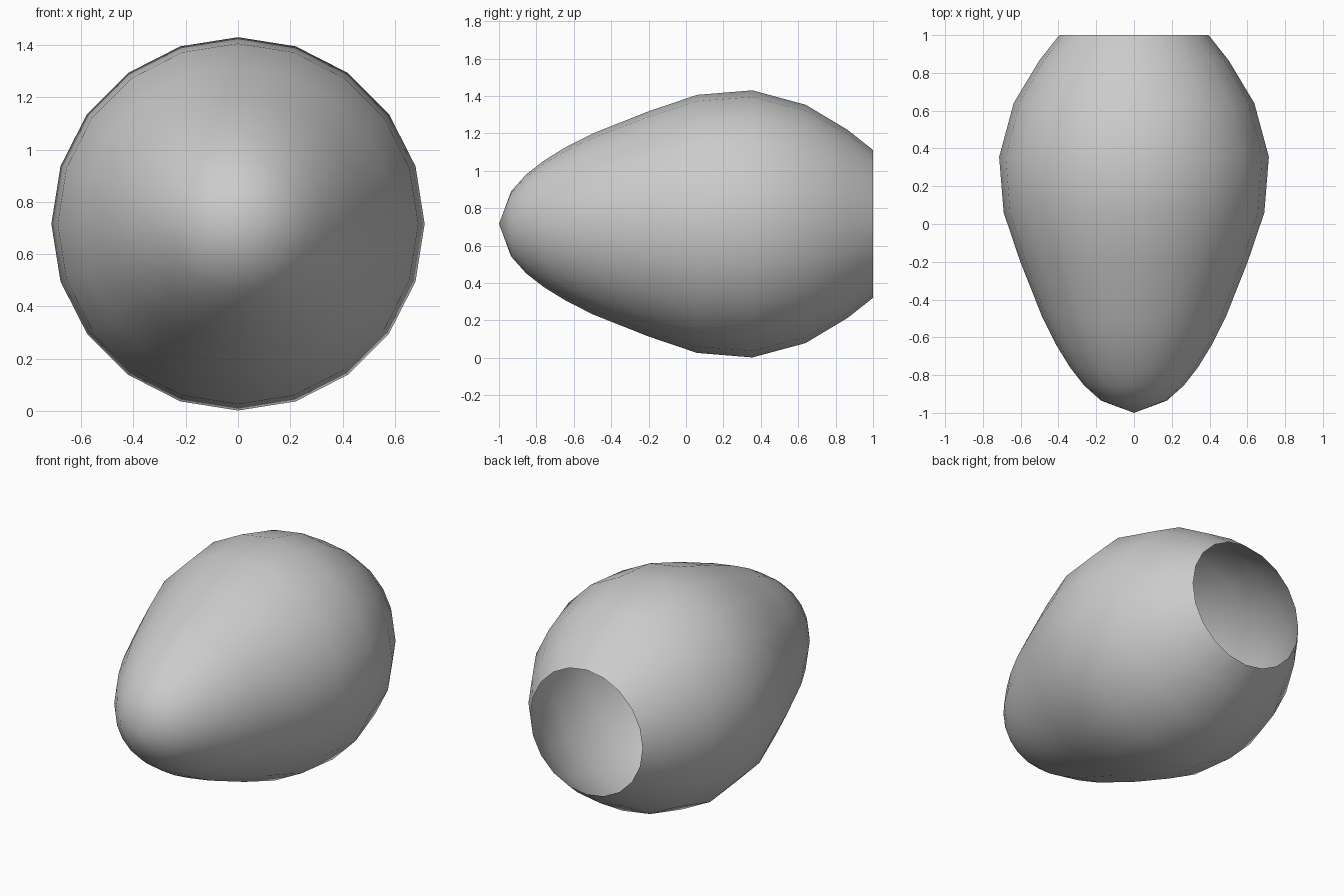
import bpy, bmesh, math

if "Cube" in bpy.data.objects:
    bpy.data.objects.remove(bpy.data.objects["Cube"])

SIDES = 20
CENTRE_Z = 0.716
# Profile: (y, radius) from nose tip to open rear rim
PROFILE = [(-0.935, 0.174), (-0.855, 0.264), (-0.76, 0.338), (-0.64, 0.412),
           (-0.495, 0.485), (-0.2, 0.602), (0.06, 0.69), (0.355, 0.714),
           (0.64, 0.637), (0.865, 0.502), (1.0, 0.395)]

bm = bmesh.new()
tip = bm.verts.new((0, -1, CENTRE_Z))
rings = []
for y, r in PROFILE:
    rings.append([bm.verts.new((r * math.sin(2 * math.pi * i / SIDES), y,
                                CENTRE_Z + r * math.cos(2 * math.pi * i / SIDES)))
                  for i in range(SIDES)])

# Nose fan and shell bands; the rear stays open
for i in range(SIDES):
    j = (i + 1) % SIDES
    bm.faces.new((tip, rings[0][i], rings[0][j]))
    for a, b in zip(rings, rings[1:]):
        bm.faces.new((a[i], b[i], b[j], a[j]))
for f in bm.faces:
    f.smooth = True
    f.normal_update()
    c = f.calc_center_median()
    # Face outward from the axis
    if f.normal.x * c.x + f.normal.z * (c.z - CENTRE_Z) < 0:
        f.normal_flip()

mesh = bpy.data.meshes.new("egg_shell")
bm.to_mesh(mesh)
bm.free()
shell = bpy.data.objects.new("egg_shell", mesh)
bpy.context.collection.objects.link(shell)
